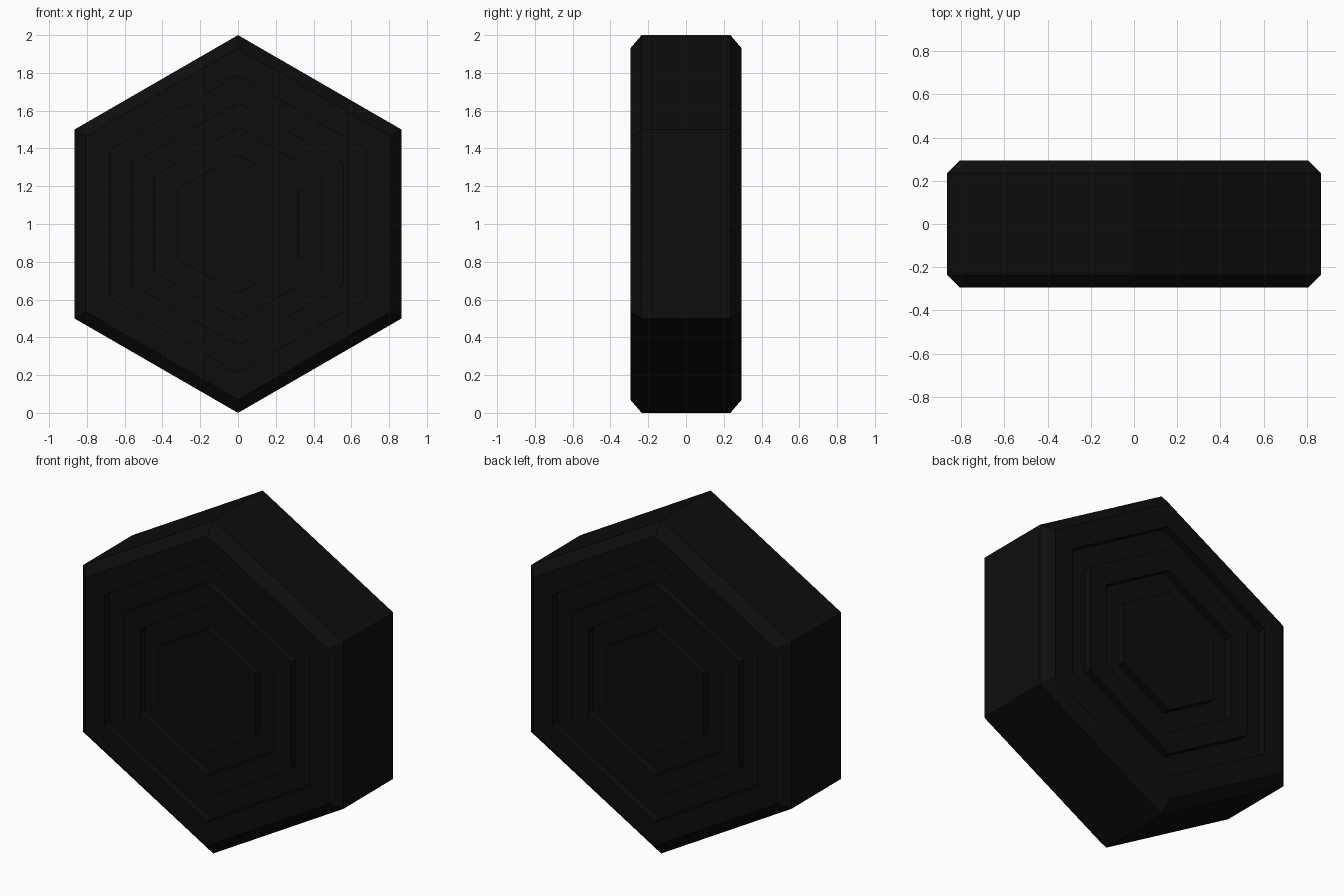
import bpy, bmesh
from math import sin, cos, pi

cube = bpy.data.objects.get("Cube")
if cube:
    bpy.data.objects.remove(cube, do_unlink=True)

SIDES = 6
HALF = 0.295      # half thickness
CHAMFER = 0.06
GROOVE = 0.045    # groove depth

# Single near-black material
black = bpy.data.materials.new("matte_black")
black.use_nodes = True
colour = (0.004, 0.004, 0.004, 1)
black.diffuse_color = colour
bsdf = black.node_tree.nodes["Principled BSDF"]
bsdf.inputs["Base Color"].default_value = colour
bsdf.inputs["Roughness"].default_value = 0.6

# Half profile (radius, distance from mid-plane): rim, chamfer, two grooves
profile = [(1.0, HALF - CHAMFER), (0.93, HALF)]
for outer, inner in ((0.785, 0.645), (0.51, 0.37)):
    profile += [(outer, HALF), (outer, HALF - GROOVE),
                (inner, HALF - GROOVE), (inner, HALF)]

# Front face to rim to back face
stations = [(r, -d) for r, d in reversed(profile)] + profile

bm = bmesh.new()
rings = []
for r, y in stations:
    angles = [2 * pi * i / SIDES for i in range(SIDES)]
    rings.append([bm.verts.new((r * sin(a), y, 1 + r * cos(a))) for a in angles])

# Bridge neighbouring hexagons and cap both ends
for a, b in zip(rings, rings[1:]):
    for i in range(SIDES):
        j = (i + 1) % SIDES
        bm.faces.new((a[i], a[j], b[j], b[i]))
bm.faces.new(rings[0])
bm.faces.new(rings[-1])
bmesh.ops.recalc_face_normals(bm, faces=bm.faces)

mesh = bpy.data.meshes.new("hexagonal_block")
bm.to_mesh(mesh)
bm.free()
mesh.materials.append(black)
block = bpy.data.objects.new("hexagonal_block", mesh)
bpy.context.collection.objects.link(block)
